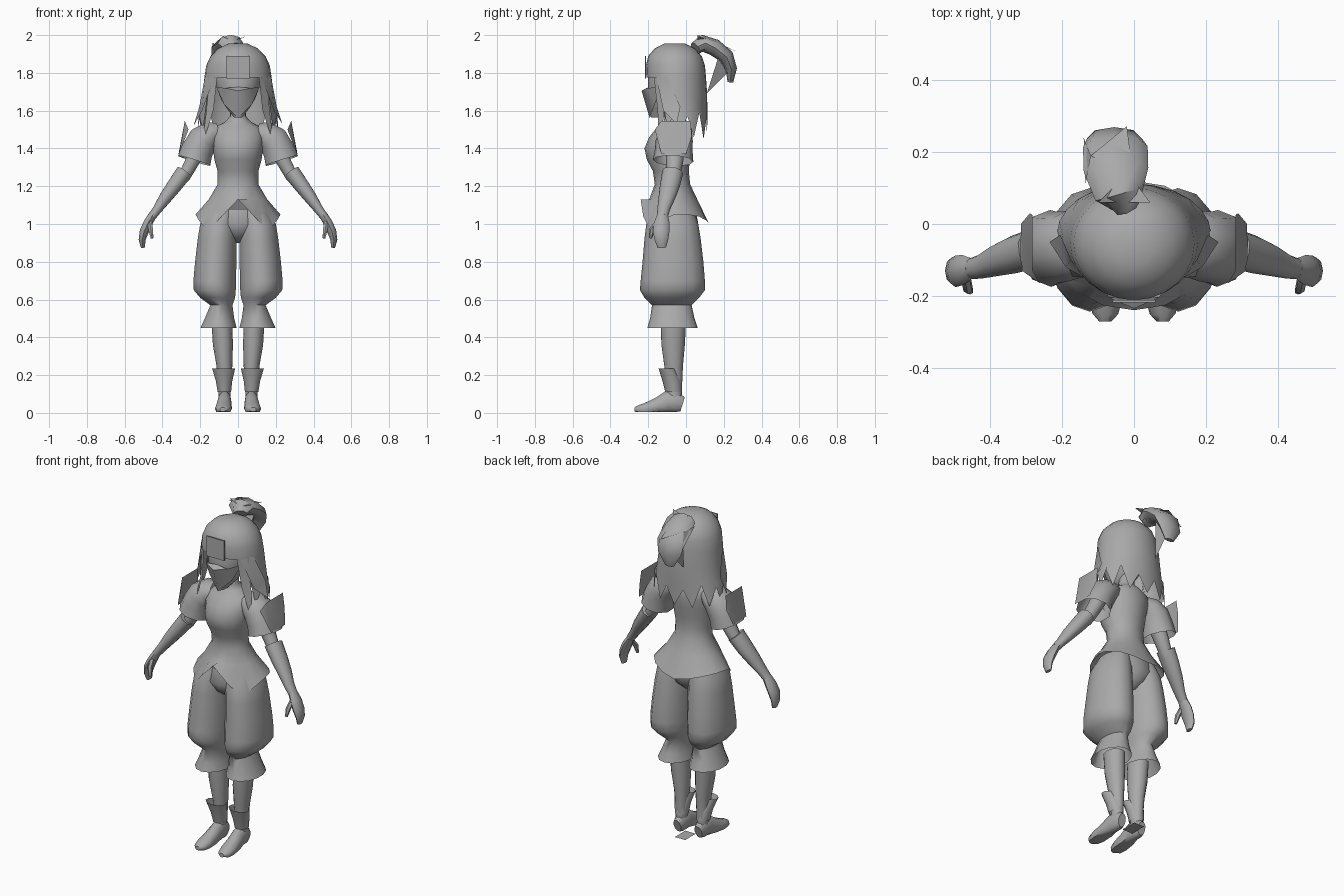
import bpy, math
from math import sin, cos, pi, radians
from mathutils import Vector

mat = bpy.data.materials.new("plain grey")
mat.diffuse_color = (0.4, 0.4, 0.4, 1)


def add(name, verts, faces, mirror=False):
    me = bpy.data.meshes.new(name)
    me.from_pydata([tuple(v) for v in verts], [], faces)
    me.materials.append(mat)
    ob = bpy.data.objects.new(name, me)
    bpy.context.collection.objects.link(ob)
    if mirror:
        ob.modifiers.new("mirror", 'MIRROR')
    return ob


def skin(rings, n, keep=None, caps=(False, False)):
    """Join rings of n points with quads; keep(centre) filters faces."""
    verts = [v for r in rings for v in r]
    faces = []
    for i in range(len(rings) - 1):
        for j in range(n):
            k = (j + 1) % n
            f = [i * n + j, i * n + k, (i + 1) * n + k, (i + 1) * n + j]
            if keep is None or keep(sum((verts[q] for q in f), Vector()) / 4):
                faces.append(f)
    if caps[0]:
        faces.append(list(range(n))[::-1])
    if caps[1]:
        faces.append([(len(rings) - 1) * n + j for j in range(n)])
    return verts, faces


def stack(name, rows, n=16, hem=None, keep=None, caps=(False, False), mirror=False):
    """Horizontal ovals, each (z, centre x, half width, front y, back y), bottom up."""
    rings = []
    for i, (z, cx, rx, y0, y1) in enumerate(rows):
        ring = []
        for j in range(n):
            a = 2 * pi * j / n - pi / 2
            dz = hem(j) if hem and i == 0 else 0
            ring.append(Vector((cx + rx * cos(a), (y0 + y1) / 2 + (y1 - y0) / 2 * sin(a), z + dz)))
        rings.append(ring)
    return add(name, *skin(rings, n, keep, caps), mirror)


def tube(name, pts, ref=(0, 1, 0), n=10, caps=(True, True), mirror=True, floor=False):
    """Ovals along a path, each (x, y, z, radius along ref, other radius)."""
    c = [Vector(p[:3]) for p in pts]
    rings = []
    for i, p in enumerate(pts):
        t = (c[min(i + 1, len(c) - 1)] - c[max(i - 1, 0)]).normalized()
        u = Vector(ref)
        u = (u - t * u.dot(t)).normalized()
        v = t.cross(u)
        ring = [c[i] + u * p[3] * cos(2 * pi * j / n) + v * p[4] * sin(2 * pi * j / n) for j in range(n)]
        if floor:
            for q in ring:
                q.z = max(q.z, 0.004)
        rings.append(ring)
    return add(name, *skin(rings, n, None, caps), mirror)


# Tunic with a pointed, flared hem split at the front
hem = [0.08, -0.01, -0.09, -0.03, 0, 0, -0.01, -0.03, -0.045]
stack("tunic", [
    (1.05, 0, .225, -.24, .12), (1.13, 0, .155, -.195, .06), (1.21, 0, .108, -.165, .022),
    (1.28, 0, .108, -.175, .015), (1.34, 0, .125, -.207, .02), (1.40, 0, .132, -.22, .03),
    (1.46, 0, .14, -.195, .035), (1.51, 0, .13, -.155, .03), (1.54, 0, .07, -.12, .01),
    (1.57, 0, .042, -.11, -.02), (1.64, 0, .042, -.11, -.02)],
    hem=lambda j: hem[min(j, 16 - j)])

# Baggy trousers gathered below the knee, with flared cuffs
stack("trouser_leg", [
    (.45, .103, .098, -.205, .062), (.50, .098, .08, -.19, .045), (.57, .088, .06, -.18, .03),
    (.61, .108, .095, -.22, .07), (.65, .123, .114, -.244, .1), (.70, .123, .116, -.24, .1),
    (.80, .118, .112, -.23, .092), (.92, .11, .106, -.22, .078), (1.0, .103, .10, -.21, .065),
    (1.08, .08, .08, -.18, .04)], n=14, mirror=True, caps=(False, True))
stack("trouser_seat", [
    (.90, 0, .03, -.11, .0), (.94, 0, .09, -.17, .045), (1.0, 0, .17, -.2, .065),
    (1.08, 0, .15, -.18, .05)], n=14, caps=(True, True))

# Shins, boot cuffs and feet
stack("shin", [
    (.04, .072, .03, -.095, -.022), (.12, .07, .032, -.1, -.022), (.25, .072, .042, -.115, -.016),
    (.36, .08, .053, -.13, -.006), (.48, .085, .055, -.135, .0)], n=12, mirror=True)
stack("boot_cuff", [
    (.11, .072, .037, -.11, -.02), (.17, .074, .046, -.125, -.025), (.235, .076, .064, -.145, -.055)],
    n=10, hem=None, mirror=True)
tube("foot", [
    (.07, -.018, .045, .025, .04), (.07, -.05, .055, .036, .062), (.071, -.1, .055, .037, .062),
    (.075, -.15, .035, .042, .048), (.078, -.21, .022, .045, .034), (.08, -.25, .018, .036, .024),
    (.08, -.272, .018, .016, .012)], ref=(1, 0, 0), floor=True)
add("heel_plate", [(-.03, -.05, .012), (.04, -.05, .012), (.04, .05, .012), (-.03, .05, .012)],
    [(0, 1, 2, 3)])

# Puffed sleeves and angled shoulder guards
tube("sleeve", [
    (.10, -.06, 1.49, .06, .05), (.14, -.06, 1.478, .085, .07), (.185, -.062, 1.445, .098, .085),
    (.215, -.065, 1.39, .1, .088), (.232, -.068, 1.335, .107, .093)], caps=(True, False))
add("shoulder_guard", [(.262, -.165, 1.50), (.282, -.13, 1.545), (.282, .025, 1.545), (.29, .03, 1.46),
                       (.315, .0, 1.37), (.312, -.13, 1.37)],
    [(0, 1, 5), (1, 2, 4, 5), (2, 3, 4)], True)

# Arms: bare upper arm, flared glove, hand with curled fingers and thumb
tube("upper_arm", [
    (.19, -.06, 1.43, .048, .045), (.24, -.06, 1.335, .046, .04), (.285, -.068, 1.25, .036, .034),
    (.32, -.08, 1.21, .035, .03)], n=10)
tube("glove", [
    (.285, -.07, 1.275, .056, .046), (.335, -.085, 1.205, .053, .042), (.38, -.1, 1.145, .045, .036),
    (.425, -.118, 1.08, .034, .026), (.455, -.125, 1.04, .029, .023)], n=10)
tube("hand", [
    (.45, -.124, 1.05, .028, .022), (.477, -.128, 1.005, .042, .024), (.497, -.132, .96, .044, .024),
    (.508, -.13, .915, .036, .018), (.503, -.128, .875, .022, .011)], n=8)
tube("thumb", [
    (.468, -.15, 1.01, .014, .014), (.462, -.18, .97, .016, .014), (.455, -.188, .925, .008, .008)], n=6)

# Head, lower-face mask and forehead plate
stack("head", [
    (1.565, 0, .022, -.185, -.10), (1.61, 0, .06, -.19, -.04), (1.66, 0, .092, -.2, .0),
    (1.72, 0, .115, -.2, .03), (1.80, 0, .13, -.2, .05), (1.88, 0, .1, -.17, .03)],
    n=14, caps=(True, True))
add("face_mask", [(0, -.235, 1.705), (.07, -.205, 1.72), (.115, -.13, 1.725), (.075, -.165, 1.635),
                  (0, -.192, 1.56), (0, -.2, 1.725)],
    [(0, 4, 3, 1), (1, 3, 2), (0, 1, 5)], True)
add("forehead_plate", [(x, y, z) for y in (-.218, -.212) for x, z in
                       ((-.06, 1.77), (.06, 1.77), (.06, 1.89), (-.06, 1.89))],
    [(0, 1, 2, 3), (7, 6, 5, 4), (0, 4, 5, 1), (1, 5, 6, 2), (2, 6, 7, 3), (3, 7, 4, 0)])

# Hair: smooth cap, open over the face, with a jagged lower edge
jag = [0, 0, 0, 0, .0, .08, -.02, .07, -.04, .09, -.05, .05, -.05]
stack("hair", [
    (1.50, 0, .215, -.17, .112), (1.60, 0, .198, -.19, .113), (1.69, 0, .186, -.205, .112),
    (1.775, 0, .178, -.21, .106), (1.84, 0, .168, -.212, .1), (1.89, 0, .145, -.2, .083),
    (1.93, 0, .105, -.165, .045), (1.955, 0, .05, -.115, -.005)], n=24,
    hem=lambda j: jag[min(j, 24 - j)], caps=(False, True),
    keep=lambda c: c.z > 1.775 or c.y > -.115)
for s, tip in ((1, 1.53), (-1, 1.52)):
    # Side curtains and slim front locks
    add("side_lock", [(s * .12, -.16, 1.79), (s * .175, -.10, 1.78), (s * .205, -.03, 1.62),
                      (s * .235, -.05, tip), (s * .19, -.12, 1.60)],
        [(0, 1, 4), (1, 2, 4), (2, 3, 4)])
    add("front_lock", [(s * .11, -.17, 1.78), (s * .15, -.13, 1.78), (s * .17, -.115, 1.58),
                       (s * .19, -.145, 1.42), (s * .13, -.15, 1.60)],
        [(0, 1, 2, 4), (4, 2, 3)])

# Ponytail arching back from the crown, then hanging to a ragged tip
tube("ponytail", [
    (-.02, .05, 1.93, .04, .035), (-.04, .085, 1.957, .07, .045), (-.05, .15, 1.935, .09, .045),
    (-.052, .215, 1.885, .09, .04), (-.055, .24, 1.82, .075, .03), (-.055, .235, 1.75, .03, .015)],
    ref=(1, 0, 0), n=8, mirror=False)
add("ponytail_spikes", [(-.10, .17, 1.88), (-.01, .17, 1.88), (-.06, .11, 1.69), (-.055, .22, 1.80),
                        (-.135, .11, 1.96), (-.12, .19, 1.95), (-.14, .24, 1.86),
                        (.0, .12, 1.975), (.045, .06, 1.995), (-.03, .06, 1.97),
                        (-.10, .06, 2.0), (-.06, .1, 1.99), (-.02, .272, 1.91)],
    [(0, 1, 2), (1, 3, 2), (3, 0, 2), (4, 5, 6), (7, 8, 9), (9, 10, 11), (7, 12, 5)])

# Smooth shading with sharp edges kept
for ob in bpy.context.collection.objects:
    ob.select_set(True)
    bpy.context.view_layer.objects.active = ob
bpy.ops.object.shade_smooth_by_angle(angle=radians(50))
